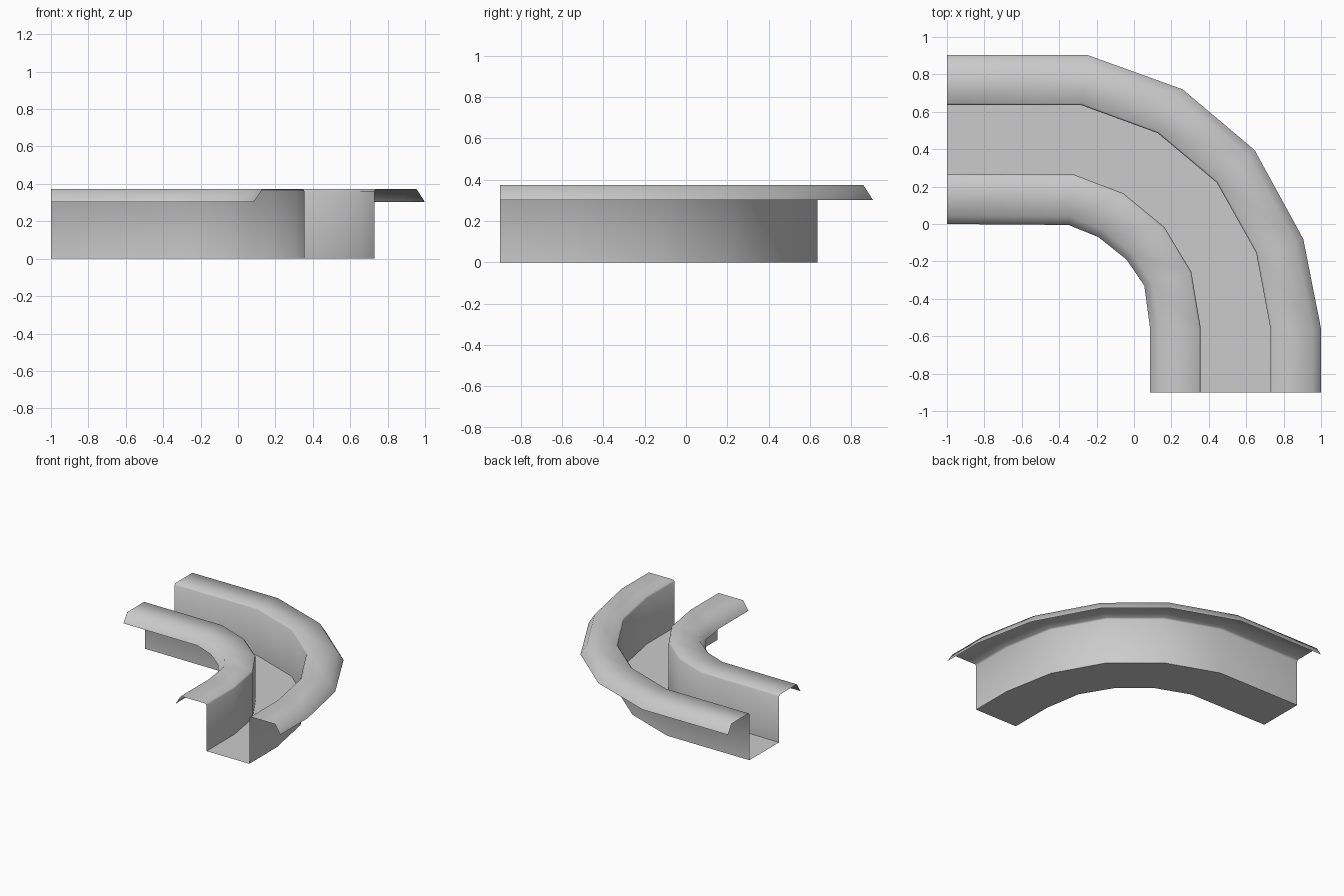
import bpy
import bmesh
import math
from mathutils import Vector

cube = bpy.data.objects.get("Cube")
if cube:
    bpy.data.objects.remove(cube, do_unlink=True)


def make_material(name, colour):
    mat = bpy.data.materials.new(name)
    mat.use_nodes = True
    mat.diffuse_color = colour
    mat.node_tree.nodes["Principled BSDF"].inputs["Base Color"].default_value = colour
    return mat


# Matching corner points of the inner and outer rims along the bend
inner_rim = [(-1, 0), (-0.35, -0.005), (-0.19, -0.07), (-0.04, -0.19),
             (0.055, -0.33), (0.085, -0.55), (0.085, -0.9)]
outer_rim = [(-1, 0.904), (-0.25, 0.904), (0.26, 0.72), (0.645, 0.395),
             (0.905, -0.08), (1, -0.56), (1, -0.9)]

# Half cross-section: fraction of the width and height, mirrored for the far side
lip_and_wall = [(0, 0.302), (0.05, 0.373), (0.285, 0.373), (0.296, 0.361), (0.296, 0)]
section = lip_and_wall + [(1 - t, z) for t, z in reversed(lip_and_wall)]

# Sweep the section around the bend as one open sheet
bm = bmesh.new()
rows = []
for a, b in zip(inner_rim, outer_rim):
    row = []
    for t, z in section:
        p = Vector(a).lerp(Vector(b), t)
        row.append(bm.verts.new((p.x, p.y, z)))
    rows.append(row)
for r, s in zip(rows, rows[1:]):
    for i in range(len(section) - 1):
        bm.faces.new((r[i], s[i], s[i + 1], r[i + 1]))

mesh = bpy.data.meshes.new("curved_channel")
bm.to_mesh(mesh)
bm.free()
mesh.materials.append(make_material("plain grey", (0.6, 0.6, 0.6, 1)))
channel = bpy.data.objects.new("curved_channel", mesh)
bpy.context.collection.objects.link(channel)

# Round the lips softly, keep the floor corners crisp
bpy.ops.object.select_all(action="DESELECT")
channel.select_set(True)
bpy.context.view_layer.objects.active = channel
bpy.ops.object.shade_smooth_by_angle(angle=math.radians(65))
